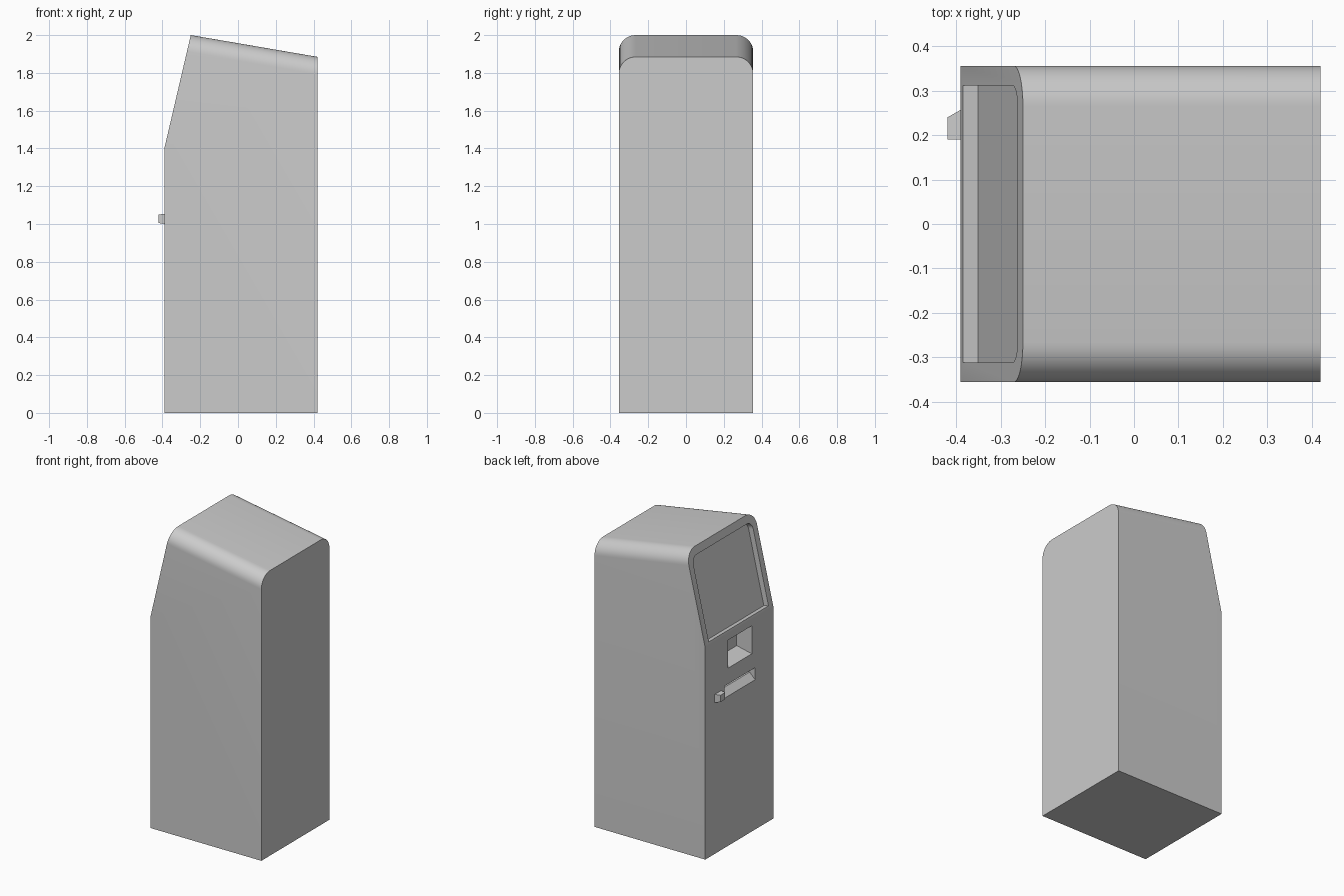
import bpy, bmesh, math
from mathutils import Vector

cube = bpy.data.objects.get("Cube")
if cube:
    bpy.data.objects.remove(cube, do_unlink=True)

grey = bpy.data.materials.new("light grey")
grey.use_nodes = True
grey.diffuse_color = (0.6, 0.6, 0.6, 1)
grey.node_tree.nodes["Principled BSDF"].inputs["Base Color"].default_value = (0.6, 0.6, 0.6, 1)

FRONT, BACK, HALF = -0.39, 0.42, 0.356


def prism(name, outline, sweep, round_edge=None, radius=0):
    """Sweep a planar outline along a vector; optionally round chosen edges."""
    bm = bmesh.new()
    face = bm.faces.new([bm.verts.new(p) for p in outline])
    swept = bmesh.ops.extrude_face_region(bm, geom=[face])["geom"]
    bmesh.ops.translate(bm, vec=Vector(sweep), verts=[v for v in swept if isinstance(v, bmesh.types.BMVert)])
    if round_edge:
        edges = [e for e in bm.edges if round_edge(e)]
        bmesh.ops.bevel(bm, geom=edges, offset=radius, segments=10, profile=0.5, affect='EDGES')
    bmesh.ops.recalc_face_normals(bm, faces=bm.faces)
    mesh = bpy.data.meshes.new(name)
    bm.to_mesh(mesh)
    bm.free()
    mesh.materials.append(grey)
    obj = bpy.data.objects.new(name, mesh)
    bpy.context.collection.objects.link(obj)
    return obj


def side_prism(name, profile, y0, y1, **kw):
    """Profile in x and z, swept across y."""
    return prism(name, [(x, y0, z) for x, z in profile], (0, y1 - y0, 0), **kw)


# Cabinet: sloped screen face and lid, rounded along the lid's long sides
lid_edge = lambda e: (min(v.co.z for v in e.verts) > 1.8
                      and abs(e.verts[0].co.y - e.verts[1].co.y) < 0.01)
cabinet = side_prism("cabinet", [(FRONT, 0), (FRONT, 1.4), (-0.25, 2), (BACK, 1.885), (BACK, 0)],
                     -HALF, HALF, round_edge=lid_edge, radius=0.09)

# Screen recess: set square to the sloped face, round upper corners
base = Vector((FRONT, 0, 1.4))
up = Vector((0.14, 0, 0.6)).normalized()
inward = Vector((up.z, 0, -up.x))
low, high, wide, r = 0.022, 0.563, 0.312, 0.05
arc = [(wide - r + r * math.cos(a), high - r + r * math.sin(a))
       for a in (math.pi / 2 * i / 8 for i in range(9))]
outline = [(-wide, low), (wide, low)] + arc + [(-y, s) for y, s in reversed(arc)]
screen_cut = prism("screen_cutter",
                   [base + up * s + Vector((0, y, 0)) - inward * 0.05 for y, s in outline],
                   inward * 0.085)

# Delivery pocket with a floor that rises inward
out = FRONT - 0.02
pocket_cut = side_prism("pocket_cutter", [(out, 1.17), (FRONT, 1.175), (-0.28, 1.2), (-0.28, 1.36), (out, 1.36)],
                        -0.13, 0.12)

# Card slot: slanted lip leading to a narrow gap
slot_cut = side_prism("slot_cutter", [(out, 0.99), (FRONT, 0.99), (-0.35, 1.03), (-0.32, 1.03),
                                      (-0.32, 1.05), (-0.35, 1.05), (FRONT, 1.07), (out, 1.07)],
                      -0.165, 0.155)

bpy.context.view_layer.objects.active = cabinet
for cutter in (screen_cut, pocket_cut, slot_cut):
    mod = cabinet.modifiers.new(cutter.name, 'BOOLEAN')
    mod.operation, mod.solver, mod.object = 'DIFFERENCE', 'EXACT', cutter
    bpy.ops.object.modifier_apply(modifier=mod.name)
    bpy.data.objects.remove(cutter, do_unlink=True)

# Card reader knob beside the slot, tapered on its outer side
prism("reader_knob", [(FRONT + 0.005, 0.19, 1.0), (-0.42, 0.19, 1.005), (-0.42, 0.19, 1.05), (FRONT + 0.005, 0.19, 1.055)],
      (0, 0.07, 0))
knob = bpy.data.objects["reader_knob"]
for v in knob.data.vertices:
    if v.co.y > 0.2 and v.co.x < FRONT:
        v.co.y = 0.24

bpy.ops.object.select_all(action='DESELECT')
cabinet.select_set(True)
bpy.ops.object.shade_smooth_by_angle(angle=math.radians(25))
